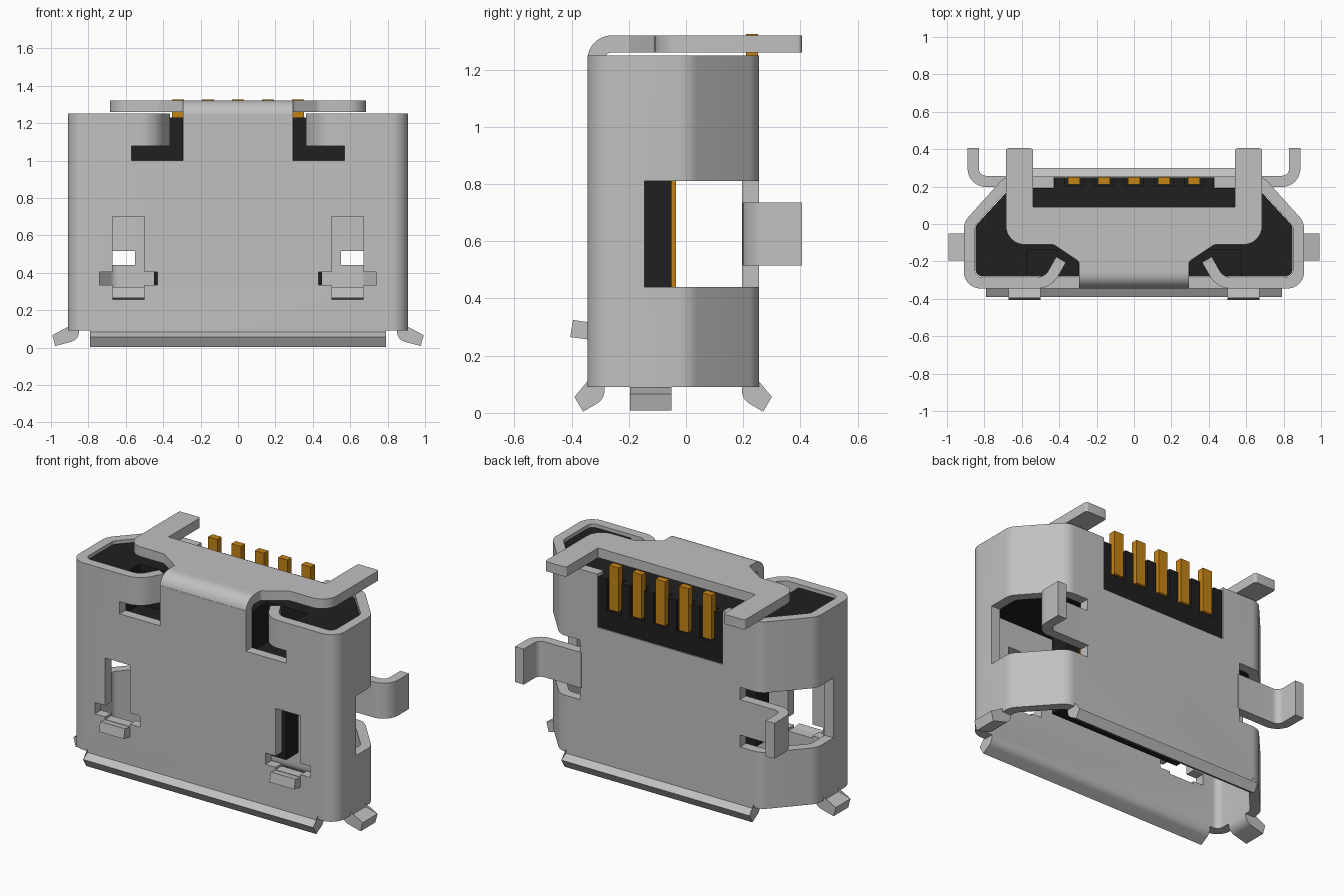
import bpy, bmesh, math
from mathutils import Vector

if "Cube" in bpy.data.objects:
    bpy.data.objects.remove(bpy.data.objects["Cube"], do_unlink=True)


def material(name, color):
    m = bpy.data.materials.new(name)
    m.use_nodes = True
    m.diffuse_color = (*color, 1)
    m.node_tree.nodes["Principled BSDF"].inputs["Base Color"].default_value = (*color, 1)
    return m


STEEL = material("steel grey", (0.53, 0.53, 0.53))
PLASTIC = material("black plastic", (0.014, 0.014, 0.014))
GOLD = material("gold contact", (0.55, 0.23, 0.008))


def rounded(points, closed=True):
    """Replace each (x, y, radius) corner with an arc."""
    out, n = [], len(points)
    for i, (x, y, r) in enumerate(points):
        p = Vector((x, y))
        if r == 0 or (not closed and i in (0, n - 1)):
            out.append(p)
            continue
        a = (Vector(points[i - 1][:2]) - p).normalized()
        b = (Vector(points[(i + 1) % n][:2]) - p).normalized()
        half = a.angle(b) / 2
        center = p + (a + b).normalized() * (r / math.sin(half))
        start = p + a * (r / math.tan(half)) - center
        end = p + b * (r / math.tan(half)) - center
        sweep = start.angle_signed(end)
        for k in range(9):
            t = -sweep * k / 8
            out.append(center + Vector((start.x * math.cos(t) - start.y * math.sin(t),
                                        start.x * math.sin(t) + start.y * math.cos(t))))
    return out


def prism(name, pts, axis, lo, hi, mat):
    """Extrude a 2D profile along an axis; x takes (y, z), y takes (x, z), z takes (x, y)."""
    place = {"x": lambda p, h: (h, p[0], p[1]),
             "y": lambda p, h: (p[0], h, p[1]),
             "z": lambda p, h: (p[0], p[1], h)}[axis]
    bm = bmesh.new()
    face = bm.faces.new([bm.verts.new(place(p, lo)) for p in pts])
    ext = bmesh.ops.extrude_face_region(bm, geom=[face])
    move = Vector(place((0, 0), hi - lo))
    bmesh.ops.translate(bm, vec=move, verts=[v for v in ext["geom"] if isinstance(v, bmesh.types.BMVert)])
    bmesh.ops.recalc_face_normals(bm, faces=bm.faces)
    mesh = bpy.data.meshes.new(name)
    bm.to_mesh(mesh)
    bm.free()
    mesh.materials.append(mat)
    ob = bpy.data.objects.new(name, mesh)
    bpy.context.collection.objects.link(ob)
    return ob


def box(name, x, y, z, mat):
    x, y, z = sorted(x), sorted(y), sorted(z)
    return prism(name, [(x[0], y[0]), (x[1], y[0]), (x[1], y[1]), (x[0], y[1])], "z", *z, mat)


def strip(name, path, axis, lo, hi, mat=STEEL, thick=0.06):
    """Bent sheet: thicken a rounded path and extrude it."""
    pts = rounded(path, closed=False)
    left, right = [], []
    for i, p in enumerate(pts):
        d = (pts[min(i + 1, len(pts) - 1)] - pts[max(i - 1, 0)]).normalized()
        nrm = Vector((-d.y, d.x)) * thick / 2
        left.append(p + nrm)
        right.append(p - nrm)
    return smooth(prism(name, left + right[::-1], axis, lo, hi, mat))


def activate(ob):
    bpy.ops.object.select_all(action="DESELECT")
    ob.select_set(True)
    bpy.context.view_layer.objects.active = ob


def smooth(ob):
    activate(ob)
    bpy.ops.object.shade_smooth_by_angle(angle=math.radians(30))
    return ob


def cut(ob, cutters):
    activate(ob)
    for c in cutters:
        mod = ob.modifiers.new("cut", "BOOLEAN")
        mod.operation, mod.solver, mod.object = "DIFFERENCE", "EXACT", c
        bpy.ops.object.modifier_apply(modifier=mod.name)
        bpy.data.objects.remove(c, do_unlink=True)
    return smooth(ob)


def mirrored(half):
    return half + [(-x, y, r) for x, y, r in reversed(half)]


# Shell tube with windows, latch slots and notches
outer = rounded(mirrored([(0.91, -0.345, 0.09), (0.91, 0.01, 0.1), (0.69, 0.255, 0.1)]))
inner = rounded(mirrored([(0.85, -0.285, 0.04), (0.85, -0.01, 0.05), (0.665, 0.195, 0.05)]))
shell = prism("shell", outer, "z", 0.09, 1.25, STEEL)
holes = [prism("cavity", inner, "z", 0, 1.4, STEEL),
         box("back_notch", (-0.43, 0.43), (0.1, 0.4), (0.92, 1.4), STEEL)]
for s in (1, -1):
    holes += [box("side_window", (s * 0.55, s * 1.1), (-0.145, 0.4), (0.44, 0.81), STEEL),
              box("latch_slot", (s * 0.5, s * 0.67), (-0.5, -0.2), (0.32, 0.7), STEEL),
              box("latch_cross", (s * 0.43, s * 0.74), (-0.5, -0.2), (0.335, 0.405), STEEL),
              box("front_notch", (s * 0.295, s * 0.57), (-0.5, -0.2), (1.0, 1.4), STEEL)]
cut(shell, holes)

# Plastic body, recessed around the curled flaps and grooved for the contacts
core = rounded(mirrored([(0.847, -0.282, 0.04), (0.847, -0.01, 0.05), (0.662, 0.192, 0.05)]))
body = prism("plastic_body", core, "z", 0.86, 1.23, PLASTIC)
cut(body, [box("flap_pocket", (s * 0.3, s * 0.575), (-0.4, -0.14), (0.98, 1.4), PLASTIC) for s in (1, -1)])
back = box("plastic_back", (-0.428, 0.428), (0.15, 0.248), (0.92, 1.231), PLASTIC)
pin_x = [0.16 * i for i in range(-2, 3)]
cut(back, [box("groove", (x - 0.05, x + 0.05), (0.2, 0.4), (1.04, 1.4), PLASTIC) for x in pin_x])
box("tongue", (-0.45, 0.45), (-0.17, -0.05), (0.3, 0.9), PLASTIC)

# Contacts: solder tails at the back and blades on the tongue
for x in pin_x:
    box("contact_tail", (x - 0.032, x + 0.032), (0.21, 0.252), (1.05, 1.325), GOLD)
    box("contact_blade", (x - 0.032, x + 0.032), (-0.06, -0.035), (0.34, 0.9), GOLD)

# Folded top bracket with two rear legs
strip("bracket_bend", [(-0.315, 1.2, 0), (-0.315, 1.29, 0.055), (-0.2, 1.29, 0)], "x", -0.295, 0.295)
plate = mirrored([(0.295, -0.24, 0), (0.295, -0.2, 0.02), (0.43, -0.11, 0.04), (0.685, -0.11, 0.1),
                  (0.685, 0.405, 0.015), (0.54, 0.405, 0.015), (0.54, 0.09, 0)])
smooth(prism("bracket_plate", rounded(plate), "z", 1.26, 1.32, STEEL))

for s in (1, -1):
    # Curled flaps beside the bracket
    strip("curled_flap", [(s * 0.58, -0.315, 0), (s * 0.46, -0.315, 0.1), (s * 0.39, -0.19, 0)], "z", 1.077, 1.25)
    # Mounting wings bent to the rear
    strip("mounting_wing", [(s * 0.54, 0.2275, 0), (s * 0.86, 0.2275, 0.07), (s * 0.86, 0.405, 0)], "z", 0.515, 0.735)
    # Latch tabs
    prism("latch_tab", [(-0.395, 0.325), (-0.29, 0.31), (-0.29, 0.25), (-0.405, 0.265)],
          "x", s * 0.5, s * 0.67, STEEL)
    # Flared side lips
    strip("side_lip", [(s * 0.88, 0.11, 0), (s * 0.88, 0.065, 0.025), (s * 0.985, 0.037, 0)], "y", -0.195, -0.05)

# Flared front and back lips
strip("front_lip", [(-0.315, 0.11, 0), (-0.315, 0.065, 0.025), (-0.375, 0.03, 0)], "x", -0.79, 0.79)
strip("back_lip", [(0.225, 0.11, 0), (0.225, 0.065, 0.025), (0.285, 0.03, 0)], "x", -0.645, 0.645)
